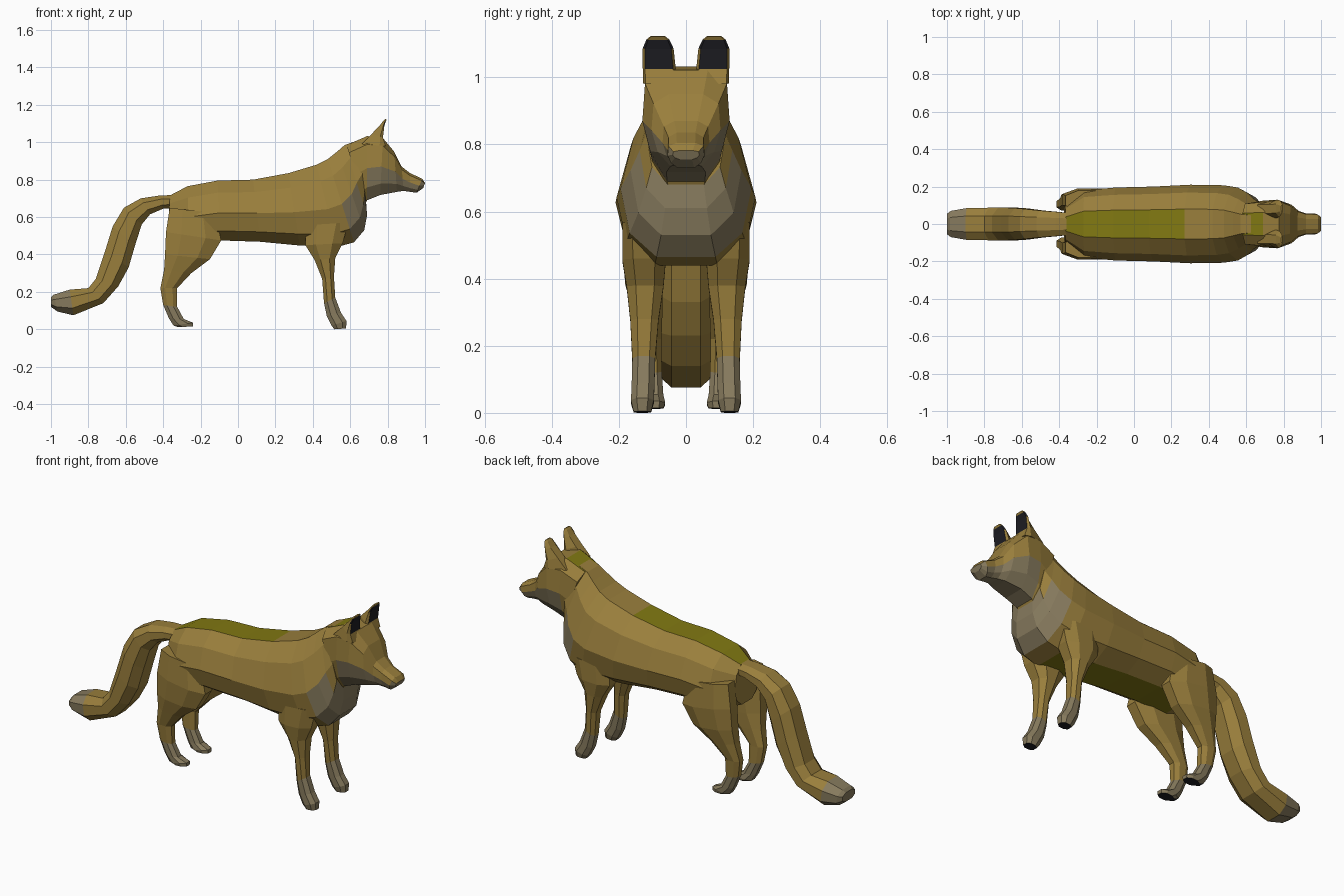
import bpy, bmesh


def material(name, rgb):
    m = bpy.data.materials.new(name)
    m.diffuse_color = (*rgb, 1)
    return m


FUR, OLIVE, CREAM, DARK = range(4)
MATS = [material("fur", (0.32, 0.21, 0.045)), material("olive_fur", (0.22, 0.19, 0.006)),
        material("cream_fur", (0.24, 0.195, 0.11)), material("dark_fur", (0.012, 0.012, 0.016))]

# Half cross-sections: (width fraction, fraction from lower to upper edge)
EGG = [(0.38, 1), (0.8, 0.8), (1, 0.46), (0.86, 0.16), (0.45, 0)]
HEAD = [(0.5, 1), (0.94, 0.87), (1, 0.5), (0.82, 0.2), (0.45, 0)]
OCT = [(0.5, 1), (1, 0.72), (1, 0.28), (0.5, 0)]
CUP = [(0.85, 1), (1, 0.75), (0.5, 0)]


def loft(name, sections, half, paint, y=None, side=1):
    """Skin rings; each section is (x1, z1, x2, z2, half width[, y centre])."""
    bm = bmesh.new()
    profile = half + [(-w, t) for w, t in reversed(half)]
    rings = []
    for s in sections:
        x1, z1, x2, z2, w = s[:5]
        yc = s[5] if len(s) > 5 else 0
        rings.append([bm.verts.new((x2 + (x1 - x2) * t, side * (yc + w * f), z2 + (z1 - z2) * t))
                      for f, t in profile])
    n = len(profile)
    for a, b in zip(rings, rings[1:]):
        for i in range(n):
            j = (i + 1) % n
            bm.faces.new((a[i], a[j], b[j], b[i]))
    bm.faces.new(rings[0])
    bm.faces.new(rings[-1])
    bmesh.ops.recalc_face_normals(bm, faces=bm.faces)
    bm.normal_update()
    for f in bm.faces:
        f.material_index = paint(f.calc_center_median(), f.normal)
    me = bpy.data.meshes.new(name)
    bm.to_mesh(me)
    bm.free()
    for m in MATS:
        me.materials.append(m)
    ob = bpy.data.objects.new(name, me)
    bpy.context.collection.objects.link(ob)
    return ob


# Torso, chest and neck
def paint_body(c, n):
    if n.z > 0.85 and -0.36 < c.x < 0.25 or n.z < -0.85 and -0.3 < c.x < 0.45:
        return OLIVE
    return CREAM if c.x > 0.58 and c.z < 0.74 and n.x > 0.45 else FUR


loft("body", [
    (-0.365, 0.715, -0.375, 0.50, 0.10),
    (-0.27, 0.765, -0.26, 0.46, 0.18),
    (-0.11, 0.795, -0.09, 0.475, 0.195),
    (0.08, 0.80, 0.12, 0.468, 0.20),
    (0.27, 0.835, 0.33, 0.448, 0.21),
    (0.42, 0.88, 0.53, 0.44, 0.207),
    (0.48, 0.91, 0.62, 0.465, 0.195),
    (0.53, 0.95, 0.675, 0.53, 0.165),
    (0.57, 0.985, 0.69, 0.61, 0.138),
    (0.64, 1.01, 0.685, 0.68, 0.118)], EGG, paint_body)


# Head and muzzle
def paint_head(c, n):
    if n.z > 0.8 and c.x < 0.72:
        return OLIVE
    return CREAM if c.x > 0.69 and c.z < 0.83 and n.z < 0.05 else FUR


loft("head", [
    (0.58, 0.985, 0.68, 0.67, 0.115),
    (0.69, 1.033, 0.69, 0.69, 0.125),
    (0.775, 1.022, 0.76, 0.718, 0.13),
    (0.835, 0.95, 0.85, 0.735, 0.103),
    (0.875, 0.87, 0.885, 0.74, 0.07),
    (0.92, 0.835, 0.92, 0.735, 0.056),
    (0.985, 0.805, 0.955, 0.73, 0.055),
    (1.0, 0.782, 0.99, 0.755, 0.04)], HEAD, paint_head)

# Tail with a pale tip
loft("tail", [
    (-0.30, 0.72, -0.32, 0.65, 0.055),
    (-0.42, 0.715, -0.40, 0.645, 0.065),
    (-0.52, 0.70, -0.47, 0.615, 0.072),
    (-0.61, 0.65, -0.515, 0.56, 0.08),
    (-0.67, 0.55, -0.55, 0.45, 0.085),
    (-0.71, 0.42, -0.585, 0.33, 0.087),
    (-0.76, 0.27, -0.64, 0.23, 0.087),
    (-0.80, 0.22, -0.72, 0.14, 0.087),
    (-0.90, 0.212, -0.88, 0.075, 0.085),
    (-0.985, 0.185, -0.965, 0.095, 0.07),
    (-1.0, 0.17, -1.0, 0.12, 0.055)], OCT,
    lambda c, n: CREAM if c.x < -0.91 else FUR)


# Legs with pale paws and dark soles
def paint_leg(c, n):
    if n.z < -0.8 and c.z < 0.03:
        return DARK
    return CREAM if c.z < 0.14 else FUR


FRONT_LEG = [
    (0.36, 0.56, 0.59, 0.57, 0.055, 0.135),
    (0.36, 0.45, 0.56, 0.46, 0.065, 0.125),
    (0.41, 0.37, 0.52, 0.38, 0.055, 0.122),
    (0.45, 0.27, 0.513, 0.28, 0.042, 0.124),
    (0.46, 0.14, 0.52, 0.17, 0.034, 0.126),
    (0.475, 0.07, 0.55, 0.09, 0.034, 0.128),
    (0.50, 0.02, 0.58, 0.045, 0.034, 0.13),
    (0.515, 0.0, 0.578, 0.005, 0.026, 0.13)]
HIND_LEG = [
    (-0.365, 0.65, -0.12, 0.62, 0.055, 0.125),
    (-0.385, 0.52, -0.09, 0.475, 0.06, 0.13),
    (-0.39, 0.40, -0.15, 0.375, 0.056, 0.125),
    (-0.395, 0.32, -0.25, 0.30, 0.045, 0.115),
    (-0.415, 0.22, -0.325, 0.22, 0.032, 0.105),
    (-0.40, 0.13, -0.325, 0.12, 0.028, 0.10),
    (-0.37, 0.06, -0.29, 0.055, 0.03, 0.098),
    (-0.345, 0.02, -0.24, 0.035, 0.033, 0.095),
    (-0.32, 0.012, -0.24, 0.015, 0.028, 0.095)]
# Ears with a dark cupped front
EAR = [
    (0.79, 0.98, 0.66, 0.99, 0.046, 0.082),
    (0.775, 1.025, 0.715, 1.045, 0.049, 0.08),
    (0.782, 1.085, 0.758, 1.09, 0.046, 0.083),
    (0.79, 1.112, 0.778, 1.116, 0.034, 0.084),
    (0.795, 1.122, 0.787, 1.124, 0.022, 0.084)]


def paint_ear(c, n):
    return DARK if n.x > 0.75 and 1.03 < c.z < 1.115 else FUR


for side, tag in ((1, "left"), (-1, "right")):
    loft(f"front_leg_{tag}", FRONT_LEG, OCT, paint_leg, side=side)
    loft(f"hind_leg_{tag}", HIND_LEG, OCT, paint_leg, side=side)
    loft(f"ear_{tag}", EAR, CUP, paint_ear, side=side)
